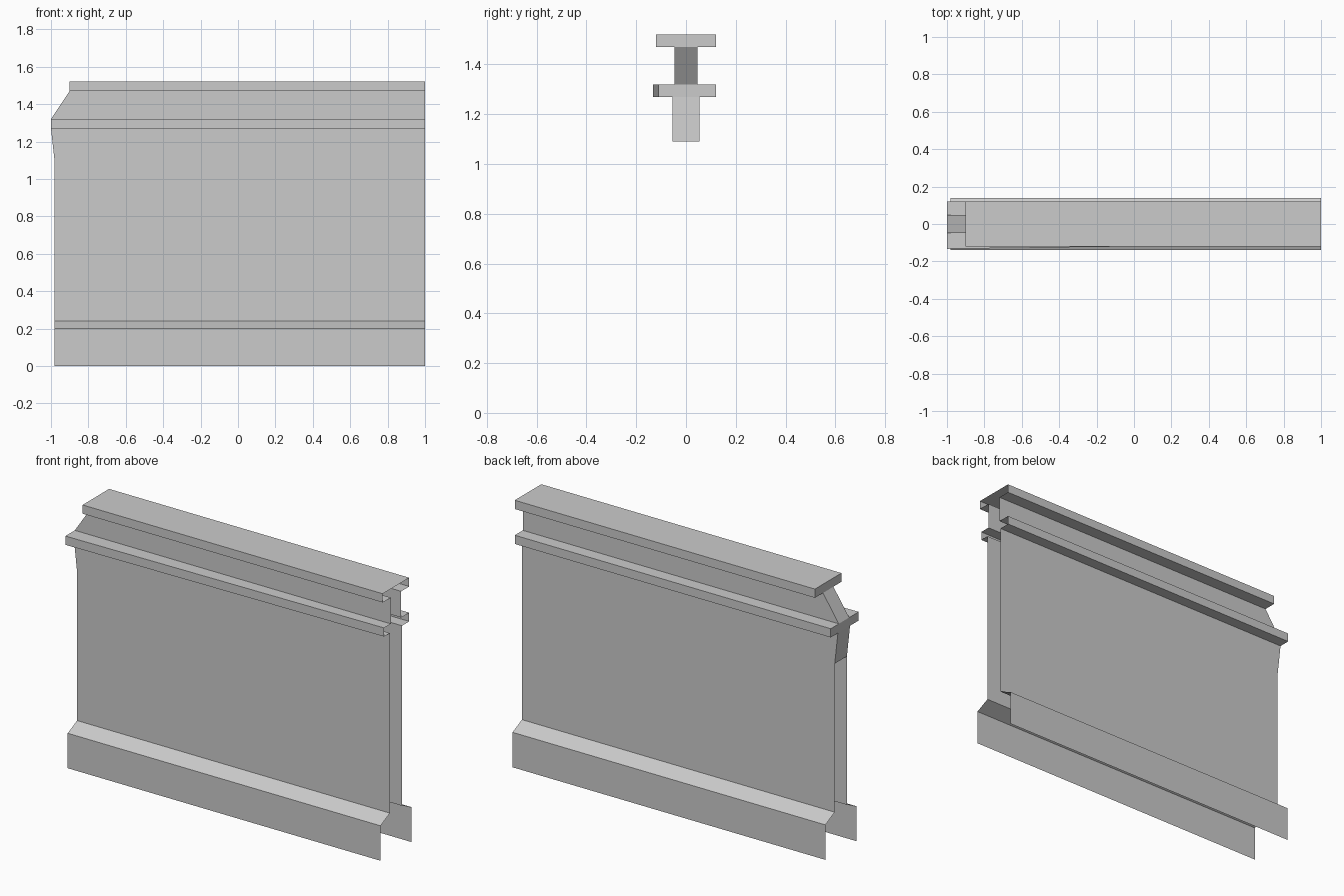
import bpy
import bmesh

default = bpy.data.objects.get("Cube")
if default:
    bpy.data.objects.remove(default, do_unlink=True)

# Single plain grey finish
grey = bpy.data.materials.new("plain grey")
grey.use_nodes = True
COLOUR = (0.6, 0.6, 0.6, 1)
grey.diffuse_color = COLOUR
grey.node_tree.nodes["Principled BSDF"].inputs["Base Color"].default_value = COLOUR

RIGHT = 1.0


def shell(name, half, closed_top=False, closed_end=True, end_from=0.0, taper=0.0):
    """Run a mirrored profile of (half depth, height, left end x) along x.

    The right end stays open; taper turns the outer front face slightly."""
    bm = bmesh.new()
    outer = max(y for y, z, x in half)
    full = [(-y, z, x) for y, z, x in half] + half[::-1]
    left, right = [], []
    for y, z, x in full:
        shift = taper if y == -outer else 0
        left.append(bm.verts.new((x, y - shift, z)))
        right.append(bm.verts.new((RIGHT, y + shift, z)))
    n = len(half)
    # Long faces along both sides, and over the top where it is closed
    for i in range(2 * n - 1):
        if i != n - 1 or closed_top:
            bm.faces.new((left[i], right[i], right[i + 1], left[i + 1]))
    # Left end face, joined front to back
    if closed_end:
        for i in range(n - 1):
            low, high = half[i][1], half[i + 1][1]
            if low >= end_from and high > low:
                bm.faces.new((left[i], left[i + 1], left[-2 - i], left[-1 - i]))
    mesh = bpy.data.meshes.new(name)
    bm.to_mesh(mesh)
    bm.free()
    mesh.materials.append(grey)
    obj = bpy.data.objects.new(name, mesh)
    bpy.context.collection.objects.link(obj)
    return obj


WALL, NECK, LEDGE, BASE = 0.055, 0.047, 0.12, 0.14

# Base boards with sloped tops, open at both ends
shell("base_boards",
      [(BASE, 0, -0.98), (BASE, 0.2, -0.98), (WALL, 0.24, -0.98)],
      closed_end=False)

# Main wall panels; the left end is closed only where it flares out
shell("wall_panels",
      [(WALL, 0.24, -0.98), (WALL, 1.09, -0.98), (WALL, 1.27, -1)],
      end_from=1.0)

# Projecting rail, its front face slightly out of parallel
shell("rail_moulding",
      [(WALL, 1.27, -1), (LEDGE, 1.27, -1), (LEDGE, 1.32, -1), (NECK, 1.32, -1)],
      taper=0.0125)

# Narrow neck with a slanted left end
shell("upper_neck", [(NECK, 1.32, -1), (NECK, 1.47, -0.9)])

# Flat coping on top
shell("top_coping",
      [(NECK, 1.47, -0.9), (LEDGE, 1.47, -0.9), (LEDGE, 1.52, -0.9)],
      closed_top=True)
